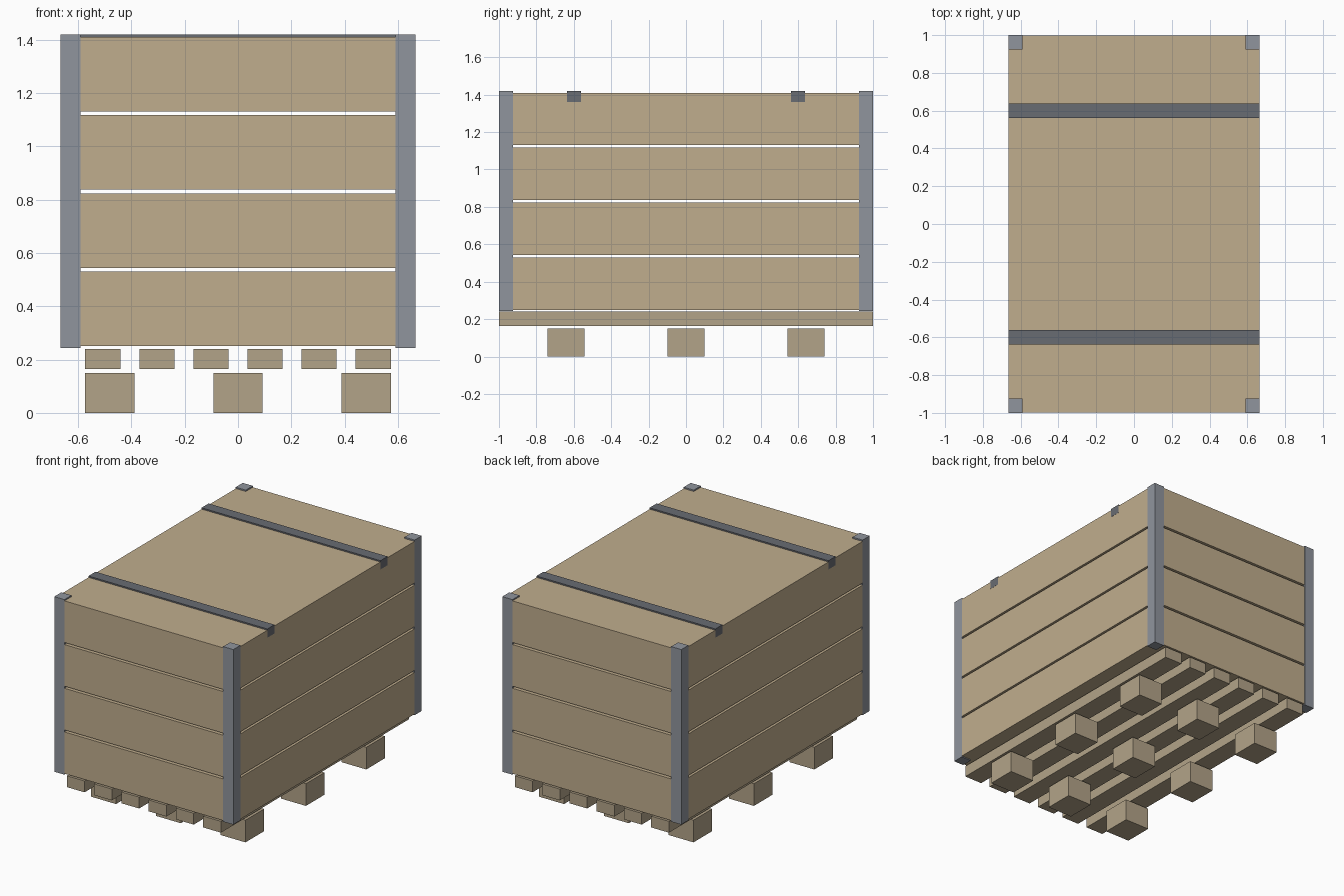
import bpy

if "Cube" in bpy.data.objects:
    bpy.data.objects.remove(bpy.data.objects["Cube"])


def material(name, rgb):
    m = bpy.data.materials.new(name)
    m.diffuse_color = (*rgb, 1)
    m.use_nodes = True
    m.node_tree.nodes["Principled BSDF"].inputs["Base Color"].default_value = m.diffuse_color
    return m


PANEL = material("panel_wood", (0.53, 0.42, 0.27))
PALLET = material("pallet_wood", (0.45, 0.37, 0.25))
STEEL = material("corner_steel", (0.28, 0.30, 0.34))
STRAP = material("dark_strap", (0.14, 0.15, 0.17))


def box(name, x, y, z, mat):
    """Box from (min, max) ranges on each axis."""
    bpy.ops.mesh.primitive_cube_add(
        size=1, location=[(a + b) / 2 for a, b in (x, y, z)])
    ob = bpy.context.object
    ob.name = name
    ob.scale = [b - a for a, b in (x, y, z)]
    bpy.ops.object.transform_apply(location=False, rotation=False, scale=True)
    ob.data.materials.append(mat)
    return ob


def span(centre, width):
    return (centre - width / 2, centre + width / 2)


HX, HY = 0.664, 0.999      # half size of the crate
BASE, PITCH, GAP = 0.243, 0.2935, 0.014
TOP = 1.419
LIP = 0.001                # metalwork sits just proud of the wood

# Pallet feet, three by three
for x in (-0.481, 0, 0.481):
    for y in (-0.641, 0, 0.641):
        box("pallet_foot", span(x, 0.185), span(y, 0.197), (0, 0.149), PALLET)

# Pallet deck slats running front to back
for i in range(6):
    box("pallet_slat", span((i - 2.5) * 0.2028, 0.132), (-HY, HY),
        (0.164, 0.24), PALLET)

# Four stacked crate layers with narrow gaps between them
for i in range(4):
    z = BASE + i * PITCH
    box("crate_layer", (-HX, HX), (-HY, HY),
        (z + GAP / 2, z + PITCH - GAP / 2), PANEL)

# Corner posts tying the layers together
for sx in (-1, 1):
    for sy in (-1, 1):
        box("corner_post",
            sorted((sx * 0.59, sx * (HX + LIP))),
            sorted((sy * 0.925, sy * (HY + LIP))),
            (BASE, TOP), STEEL)

# Straps across the lid, with short ends down the sides
for y in (-0.6, 0.6):
    box("lid_strap", (-HX - LIP, HX + LIP), span(y, 0.075),
        (1.36, TOP), STRAP)
